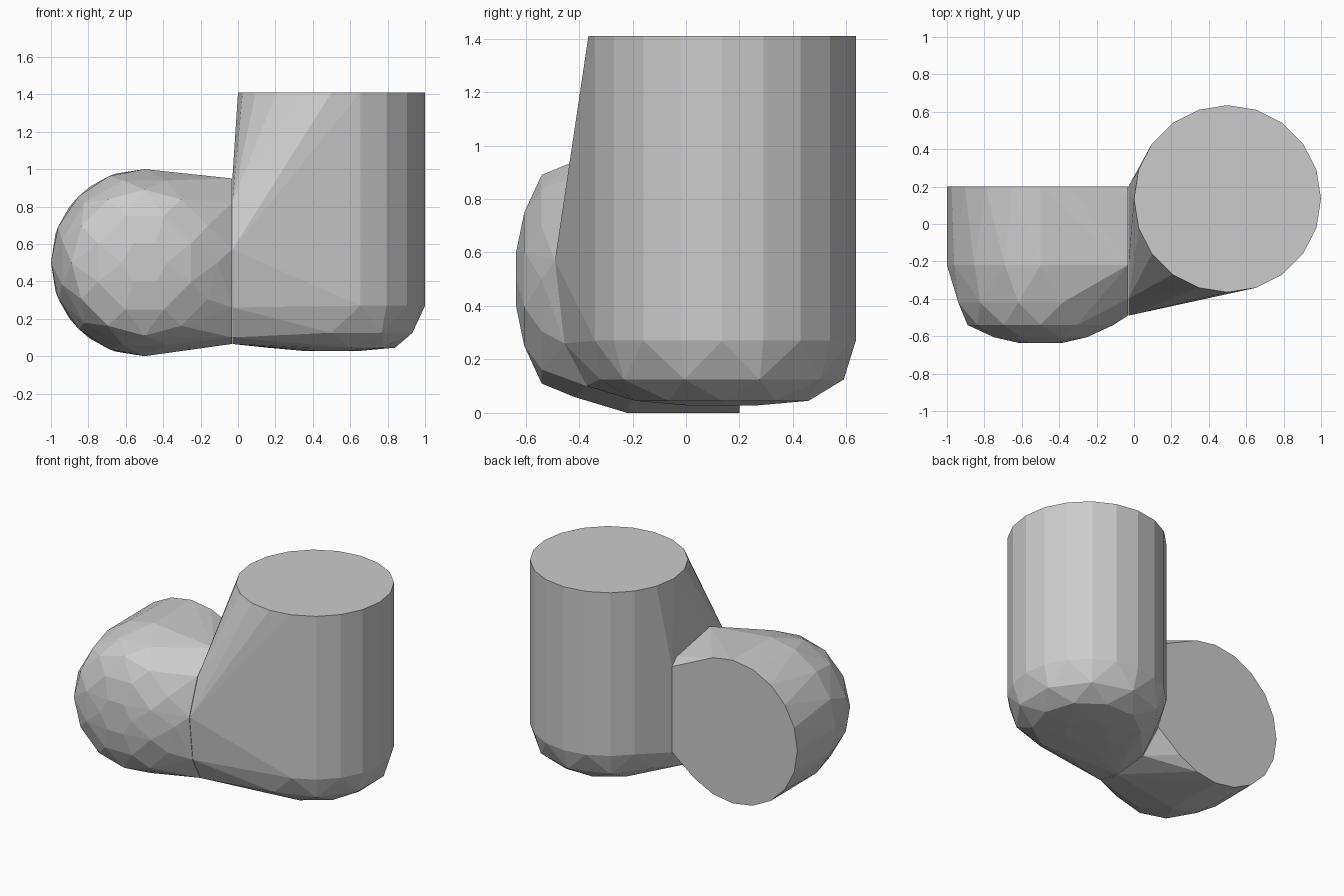
import bpy, bmesh, math

if "Cube" in bpy.data.objects:
    bpy.data.objects.remove(bpy.data.objects["Cube"])

# shared joint outline (y, z) where the two hulls meet, just left of centre
JOINT_X = -0.03
JOINT = [(0.2, 0.83), (0.15, 0.88), (-0.22, 0.95), (-0.40, 0.82), (-0.49, 0.57),
         (-0.455, 0.26), (-0.37, 0.10), (-0.2, 0.065), (0.05, 0.09), (0.2, 0.23)]


def ring(radius, sides, turn=0.0):
    return [(radius * math.cos(math.tau * (i + turn) / sides),
             radius * math.sin(math.tau * (i + turn) / sides)) for i in range(sides)]


def hull(name, points):
    bm = bmesh.new()
    for p in points:
        bm.verts.new(p)
    res = bmesh.ops.convex_hull(bm, input=bm.verts)
    loose = {g for g in res["geom_interior"] + res["geom_unused"]
             if isinstance(g, bmesh.types.BMVert)}
    bmesh.ops.delete(bm, geom=list(loose), context='VERTS')
    bmesh.ops.dissolve_limit(bm, angle_limit=math.radians(1),
                             verts=bm.verts, edges=bm.edges)
    bmesh.ops.recalc_face_normals(bm, faces=bm.faces)
    mesh = bpy.data.meshes.new(name)
    bm.to_mesh(mesh)
    bm.free()
    obj = bpy.data.objects.new(name, mesh)
    bpy.context.collection.objects.link(obj)
    return obj


# upright cylinder with rounded bottom: (z, radius, sides, turn)
upright = [(1.41, 0.5, 20, 0), (0.27, 0.5, 20, 0), (0.125, 0.455, 10, 0.5),
           (0.045, 0.34, 10, 0), (0.028, 0.15, 6, 0)]
pts = [(0.5 + u, 0.135 + v, z) for z, r, n, t in upright for u, v in ring(r, n, t)]
pts += [(JOINT_X, y, z) for y, z in JOINT]
hull("upright_hull", pts)

# cylinder lying along y with domed front: (y, radius, sides, turn)
lying = [(0.2, 0.5, 20, 0), (-0.22, 0.5, 16, 0), (-0.42, 0.455, 12, 0.5),
         (-0.54, 0.39, 12, 0), (-0.605, 0.27, 8, 0.5), (-0.635, 0.12, 6, 0)]
pts = [(min(-0.5 + u, JOINT_X - 0.003), y, 0.5 + v)
       for y, r, n, t in lying for u, v in ring(r, n, t)]
pts += [(JOINT_X - 0.003, y, z) for y, z in JOINT]
hull("lying_hull", pts)
